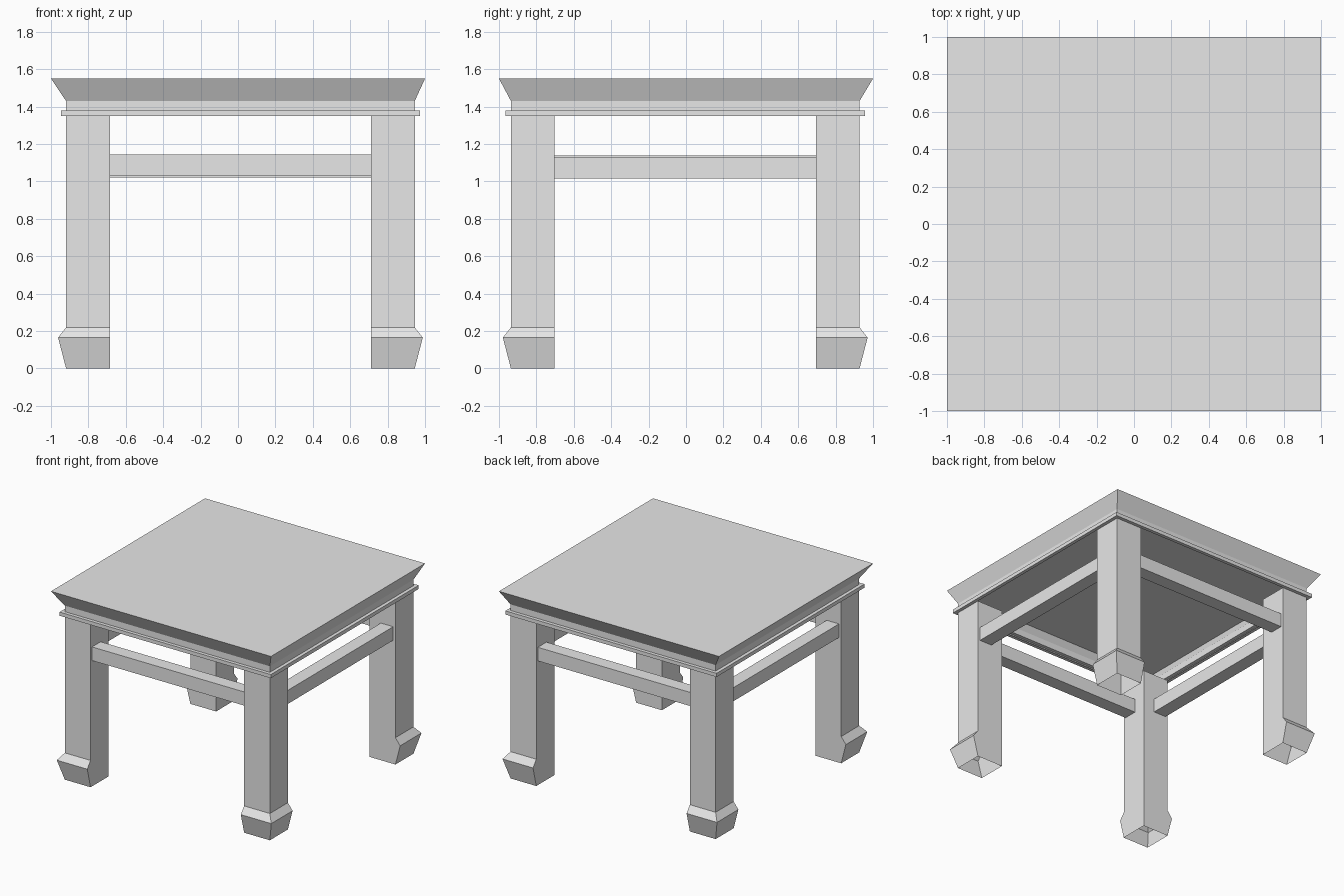
import bpy

if "Cube" in bpy.data.objects:
    bpy.data.objects.remove(bpy.data.objects["Cube"], do_unlink=True)

# Single grey finish
grey = bpy.data.materials.new("plain_grey")
grey.use_nodes = True
grey.diffuse_color = (0.8, 0.8, 0.8, 1)
grey.node_tree.nodes["Principled BSDF"].inputs["Base Color"].default_value = (0.8, 0.8, 0.8, 1)


def loft(name, rings, cap_bottom=False, cap_top=False):
    """Stack rectangles (x0, x1, y0, y1, z) from bottom to top and skin them."""
    verts, faces = [], []
    for x0, x1, y0, y1, z in rings:
        verts += [(x0, y0, z), (x1, y0, z), (x1, y1, z), (x0, y1, z)]
    for r in range(len(rings) - 1):
        a, b = 4 * r, 4 * r + 4
        for i in range(4):
            j = (i + 1) % 4
            faces.append((a + i, a + j, b + j, b + i))
    if cap_bottom:
        faces.append((3, 2, 1, 0))
    if cap_top:
        n = len(verts) - 4
        faces.append((n, n + 1, n + 2, n + 3))
    mesh = bpy.data.meshes.new(name)
    mesh.from_pydata(verts, [], faces)
    mesh.materials.append(grey)
    obj = bpy.data.objects.new(name, mesh)
    bpy.context.collection.objects.link(obj)
    return obj


# The frame sits slightly off the centre of the top
CX, CY = 0.013, -0.004
OUTER, INNER = 0.932, 0.698
LEG_TOP = 1.35


def square(half, z):
    return (CX - half, CX + half, CY - half, CY + half, z)


# Table top: hollow moulded rim, open below, flaring out to the flat top
loft("table_top", [
    square(OUTER, LEG_TOP),
    square(0.96, LEG_TOP),
    square(0.96, 1.38),
    square(OUTER, 1.38),
    square(OUTER, 1.43),
    (-1, 1, -1, 1, 1.55),
], cap_top=True)


# Legs: hollow posts with feet that flare on the outer sides only
def span(sign, centre, outer):
    return sorted((centre + sign * INNER, centre + sign * outer))


for sx, side in ((1, "left"), (-1, "right")):
    for sy, end in ((-1, "front"), (1, "back")):
        rings = []
        for z, flare in ((0, 0), (0.165, 0.043), (0.22, 0), (LEG_TOP, 0)):
            rings.append((*span(sx, CX, OUTER + flare), *span(sy, CY, OUTER + flare), z))
        loft(f"{end}_{side}_leg", rings)

# Rails between the legs, set just inside the outer faces
R0, R1 = 0.80, 0.912
RAIL = 0.112
for name, axis, sign, z in (("front_rail", "x", -1, 1.033), ("back_rail", "x", 1, 1.02),
                            ("left_rail", "y", 1, 1.015), ("right_rail", "y", -1, 1.028)):
    if axis == "x":
        box = (CX - INNER, CX + INNER, *sorted((CY + sign * R0, CY + sign * R1)))
    else:
        box = (*sorted((CX + sign * R0, CX + sign * R1)), CY - INNER, CY + INNER)
    loft(name, [(*box, z), (*box, z + RAIL)], True, True)
